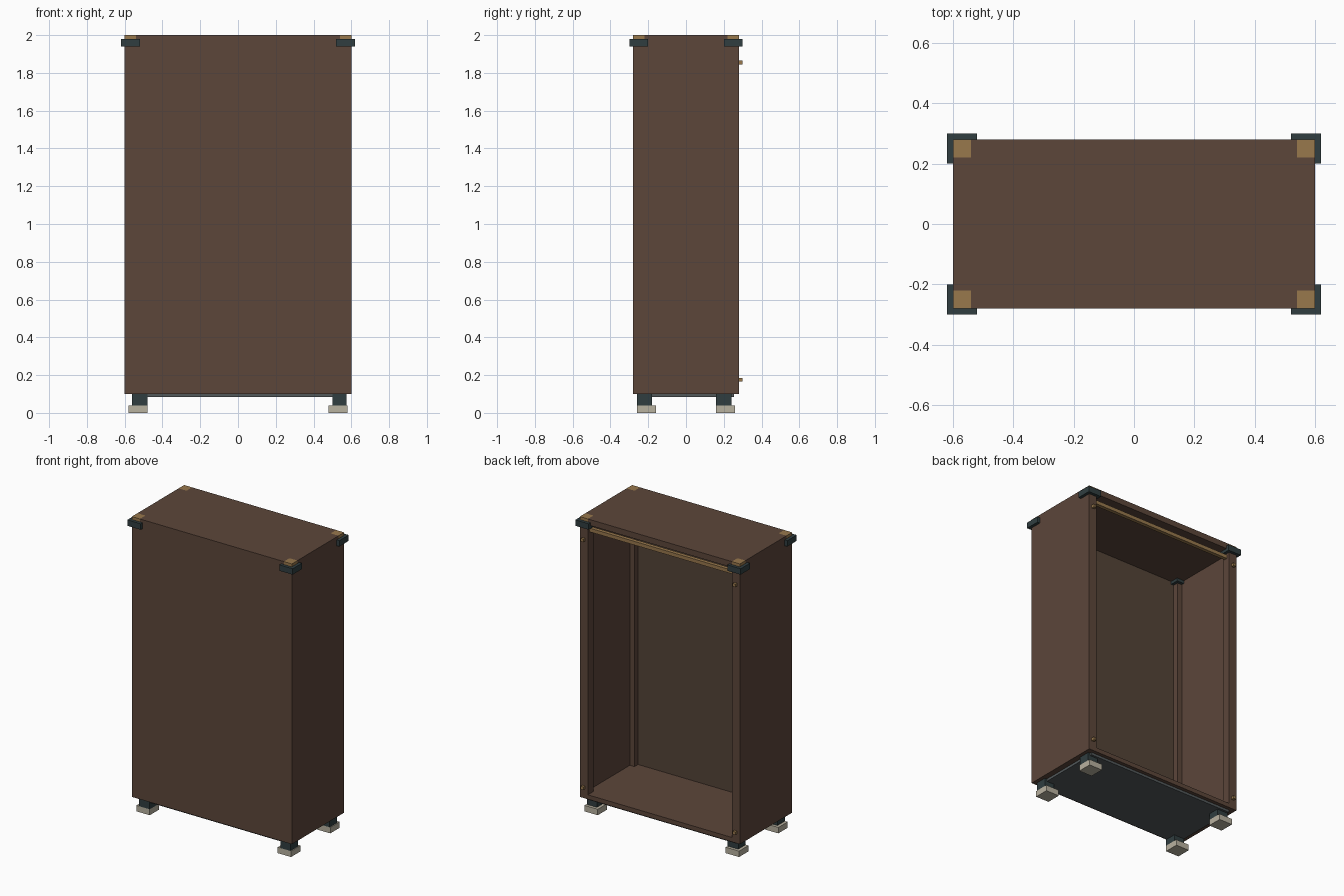
import bpy, bmesh

if "Cube" in bpy.data.objects:
    bpy.data.objects.remove(bpy.data.objects["Cube"])


def material(name, rgb):
    m = bpy.data.materials.new(name)
    m.diffuse_color = (*rgb, 1)
    m.use_nodes = True
    m.node_tree.nodes["Principled BSDF"].inputs["Base Color"].default_value = m.diffuse_color
    return m


BROWN = material("walnut_brown", (0.107, 0.061, 0.042))
LINING = material("lining_brown", (0.088, 0.056, 0.038))
BRASS = material("brass", (0.314, 0.188, 0.073))
SLATE = material("dark_slate", (0.030, 0.048, 0.051))
PAD = material("pale_stone", (0.485, 0.445, 0.352))
GREY = material("iron_grey", (0.085, 0.098, 0.102))


def box(name, x, y, z, mat):
    """Box from (min, max) ranges on each axis."""
    bm = bmesh.new()
    bmesh.ops.create_cube(bm, size=1)
    for v in bm.verts:
        for i, (a, b) in enumerate((x, y, z)):
            v.co[i] = (a + b) / 2 + v.co[i] * (b - a)
    me = bpy.data.meshes.new(name)
    bm.to_mesh(me)
    bm.free()
    me.materials.append(mat)
    ob = bpy.data.objects.new(name, me)
    bpy.context.collection.objects.link(ob)
    return ob


def side(s, a, b):
    """Range a..b mirrored to the side with sign s."""
    return (a, b) if s > 0 else (-b, -a)


# Cabinet shell, open at the back
box("front_panel", (-0.54, 0.54), (-0.28, -0.262), (0.10, 2.0), BROWN)
box("front_lining", (-0.54, 0.54), (-0.262, -0.258), (0.13, 1.96), LINING)
box("top_panel", (-0.54, 0.54), (-0.262, 0.28), (1.96, 2.0), BROWN)
box("floor_panel", (-0.54, 0.54), (-0.262, 0.28), (0.10, 0.13), BROWN)
for s, n in ((-1, "left"), (1, "right")):
    box(n + "_wall", side(s, 0.575, 0.60), (-0.22, 0.22), (0.10, 2.0), BROWN)
    box(n + "_top_edge", side(s, 0.54, 0.575), (-0.22, 0.22), (1.96, 2.0), BROWN)
    box(n + "_floor_edge", side(s, 0.54, 0.575), (-0.22, 0.22), (0.10, 0.13), BROWN)

# Corner posts, brass caps and slate brackets
for sx, nx in ((-1, "left"), (1, "right")):
    for sy, ny in ((-1, "front"), (1, "back")):
        n = f"{ny}_{nx}_"
        px, py = side(sx, 0.54, 0.60), side(sy, 0.22, 0.28)
        box(n + "post", px, py, (0.10, 1.98), BROWN)
        box(n + "cap", px, py, (1.98, 2.0), BRASS)
        # Bracket wraps the post and stops under the ceiling inside
        box(n + "bracket", side(sx, 0.52, 0.62), side(sy, 0.20, 0.30), (1.94, 1.98), SLATE)
        # Foot: the leg sits slightly off-centre on its pad
        fx, fy = side(sx, 0.48, 0.58), side(sy, 0.16, 0.26)
        lx = (fx[0] + 0.02, fx[1]) if sx < 0 else (fx[0] + 0.02, fx[1] - 0.005)
        box(n + "leg", lx if sx > 0 else (-0.56, -0.48), (fy[0], fy[1] - 0.02), (0.04, 0.10), SLATE)
        box(n + "foot_pad", fx, fy, (0.0, 0.04), PAD)

# Base plate under the floor
box("base_plate", (-0.56, 0.56), (-0.255, 0.255), (0.083, 0.10), GREY)

# Brass rail across the opening and pins on the back posts
box("brass_rail", (-0.54, 0.54), (0.235, 0.26), (1.905, 1.93), BRASS)
for s, n in ((-1, "left"), (1, "right")):
    for z, h in ((0.175, "lower"), (1.855, "upper")):
        box(f"{h}_{n}_pin", side(s, 0.56, 0.58), (0.28, 0.30), (z - 0.01, z + 0.01), BRASS)
